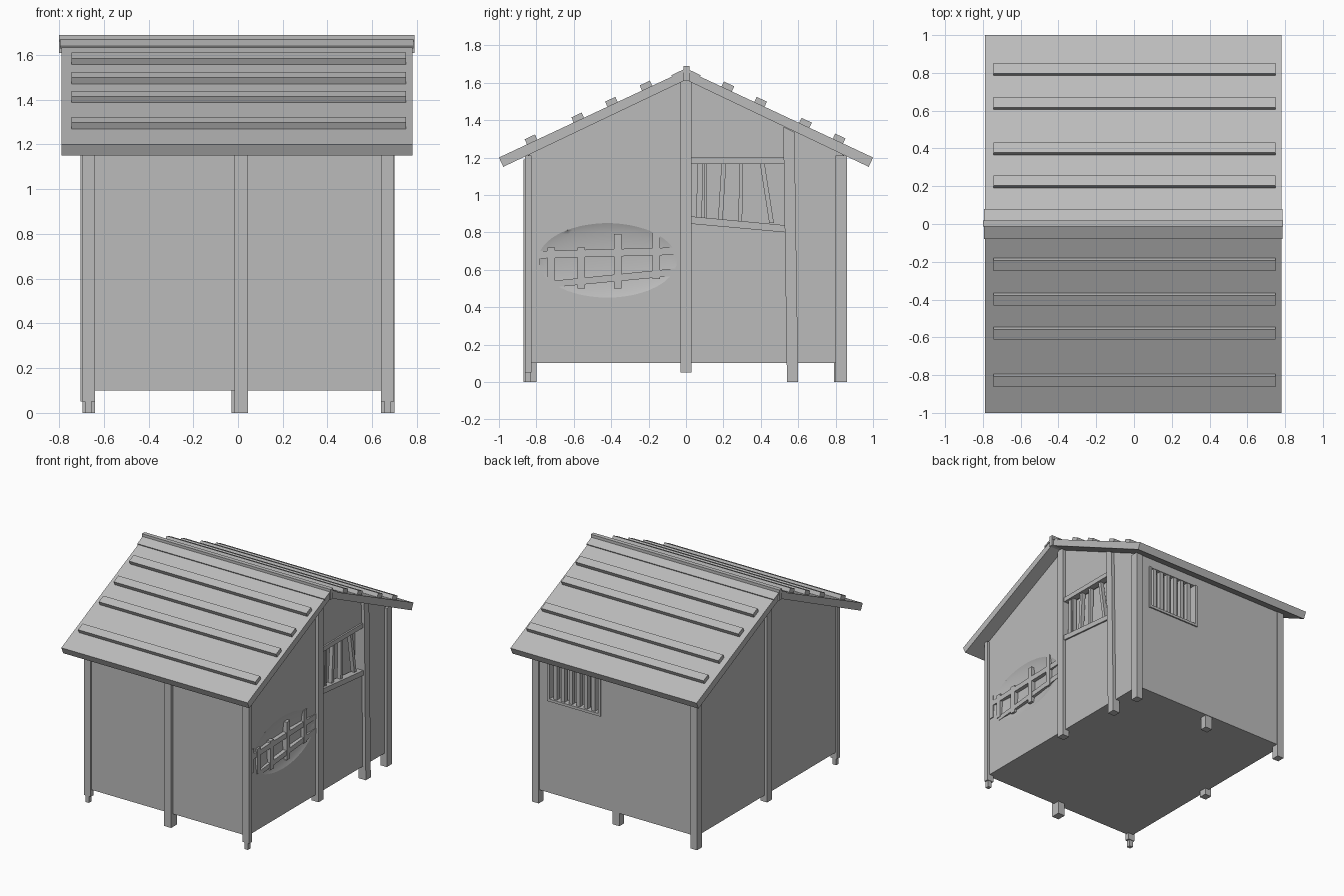
import bpy
import bmesh
from mathutils import Vector

if "Cube" in bpy.data.objects:
    bpy.data.objects.remove(bpy.data.objects["Cube"], do_unlink=True)

GREY = (0.5, 0.5, 0.5, 1)
grey = bpy.data.materials.new("plain_grey")
grey.use_nodes = True
grey.diffuse_color = GREY
grey.node_tree.nodes["Principled BSDF"].inputs["Base Color"].default_value = GREY


def prism(name, profile, x0, x1):
    """Extrude a (y, z) outline along x."""
    bm = bmesh.new()
    face = bm.faces.new([bm.verts.new((x0, y, z)) for y, z in profile])
    out = bmesh.ops.extrude_face_region(bm, geom=[face])
    moved = [v for v in out["geom"] if isinstance(v, bmesh.types.BMVert)]
    bmesh.ops.translate(bm, verts=moved, vec=(x1 - x0, 0, 0))
    bmesh.ops.recalc_face_normals(bm, faces=bm.faces)
    mesh = bpy.data.meshes.new(name)
    bm.to_mesh(mesh)
    bm.free()
    mesh.materials.append(grey)
    obj = bpy.data.objects.new(name, mesh)
    bpy.context.collection.objects.link(obj)
    return obj


def box(name, x0, x1, y0, y1, z0, z1):
    return prism(name, [(y0, z0), (y1, z0), (y1, z1), (y0, z1)], x0, x1)


def cut(target, cutter):
    cutter.hide_render = True
    cutter.hide_viewport = True
    cutter.display_type = "WIRE"
    mod = target.modifiers.new("cut", "BOOLEAN")
    mod.operation = "DIFFERENCE"
    mod.object = cutter


# Hut body with a pointed gable
RIGHT = 0.675
EAVE, RIDGE = 1.21, 1.62
body = prism("hut_body", [(-0.85, 0.1), (0.85, 0.1), (0.85, EAVE), (0, RIDGE), (-0.85, EAVE)], -0.685, RIGHT)

# Shallow smooth hollow behind the fence rails
bpy.ops.mesh.primitive_uv_sphere_add(segments=48, ring_count=24, location=(RIGHT + 0.03, -0.42, 0.65))
hollow = bpy.context.object
hollow.name = "hollow_cutter"
hollow.scale = (0.06, 0.43, 0.23)
hollow.data.materials.append(grey)
bpy.ops.object.shade_smooth()
cut(body, hollow)

# Window openings
DEPTH = 0.06
cut(body, prism("side_window_cutter", [(0.02, 0.86), (0.53, 0.82), (0.53, 1.18), (0.02, 1.18)], RIGHT - DEPTH, 0.8))
cut(body, box("back_window_cutter", 0.12, 0.57, 0.85 - DEPTH, 1, 0.81, 1.14))

# Side window frame and crooked bars
prism("side_window_sill", [(0.03, 0.845), (0.53, 0.80), (0.53, 0.838), (0.03, 0.885)], RIGHT - 0.04, RIGHT + 0.012)
box("side_window_lintel", RIGHT - 0.04, RIGHT + 0.012, 0.03, 0.525, 1.165, 1.2)
for low, high, width in [(0.055, 0.06, 0.03), (0.1, 0.1, 0.012), (0.17, 0.19, 0.025), (0.28, 0.285, 0.02), (0.445, 0.395, 0.025)]:
    prism("side_window_bar", [(low, 0.85), (low + width, 0.85), (high + width, 1.17), (high, 1.17)], RIGHT - 0.035, RIGHT - 0.005)

# Back window frame and upright bars
for x in (0.12, 0.55):
    box("back_window_jamb", x, x + 0.02, 0.8, 0.86, 0.81, 1.14)
box("back_window_sill", 0.12, 0.57, 0.8, 0.86, 0.8, 0.82)
for i in range(6):
    x = 0.175 + i * 0.064
    box("back_window_bar", x, x + 0.03, 0.81, 0.845, 0.82, 1.14)

# Fence rails and pickets on the side wall
prism("fence_top_rail", [(-0.8, 0.66), (-0.03, 0.68), (-0.03, 0.72), (-0.8, 0.7)], RIGHT - 0.025, RIGHT + 0.005)
prism("fence_low_rail", [(-0.72, 0.505), (-0.03, 0.57), (-0.03, 0.61), (-0.72, 0.54)], RIGHT - 0.025, RIGHT + 0.003)
for y, low, high in [(-0.8, 0.56, 0.74), (-0.72, 0.53, 0.72), (-0.56, 0.5, 0.72), (-0.365, 0.5, 0.79), (-0.16, 0.55, 0.8)]:
    box("fence_picket", RIGHT - 0.03, RIGHT + 0.006, y - 0.02, y + 0.02, low, high)

# Corner posts with narrower feet at the front
for side in (-1, 1):
    outer, inner = sorted((side * 0.695, side * 0.64))
    box("front_corner_post", outer, inner, -0.86, -0.825, 0.05, EAVE)
    foot = sorted((side * 0.685, side * 0.655))
    box("front_corner_foot", *foot, -0.86, -0.83, 0, 0.06)
    box("back_corner_post", outer, inner, 0.8, 0.86, 0, EAVE)

# Middle posts on each wall
box("front_middle_post", -0.015, 0.045, -0.87, -0.8, 0, 1.19)
box("back_middle_foot", -0.03, 0.03, 0.79, 0.845, 0, 0.12)
box("left_gable_post", -0.705, -0.65, -0.03, 0.03, 0.05, RIDGE)
box("right_gable_post", 0.64, 0.7, -0.03, 0.03, 0.05, RIDGE)
prism("door_post", [(0.54, 0), (0.6, 0), (0.58, 1.335), (0.52, 1.365)], 0.64, 0.7)

# Roof slabs, battens and ridge boards
along = Vector((1, -0.468)).normalized()
normal = Vector((0.468, 1)).normalized()
top = Vector((0, 1.668))


def slope_board(name, side, start, end, low, high, x0, x1):
    """Board lying on one roof slope, placed by horizontal distance from the ridge."""
    pts = []
    for dist, lift in ((start, low), (end, low), (end, high), (start, high)):
        p = top + along * (dist / along.x) + normal * lift
        pts.append((side * p.x, p.y))
    return prism(name, pts, x0, x1)


for side, centres in ((-1, (0.215, 0.4, 0.58, 0.83)), (1, (0.225, 0.4, 0.64, 0.82))):
    prism("roof_slab", [(0, 1.668), (side, 1.2), (side * 0.977, 1.15), (0, 1.615)], -0.79, 0.78)
    for c in centres:
        slope_board("roof_batten", side, c - 0.035, c + 0.02, -0.005, 0.03, -0.745, 0.75)
    slope_board("ridge_cap", side, 0.0, 0.075, -0.005, 0.008, -0.795, 0.785)
box("ridge_beam", -0.8, 0.79, -0.014, 0.018, 1.61, 1.69)
